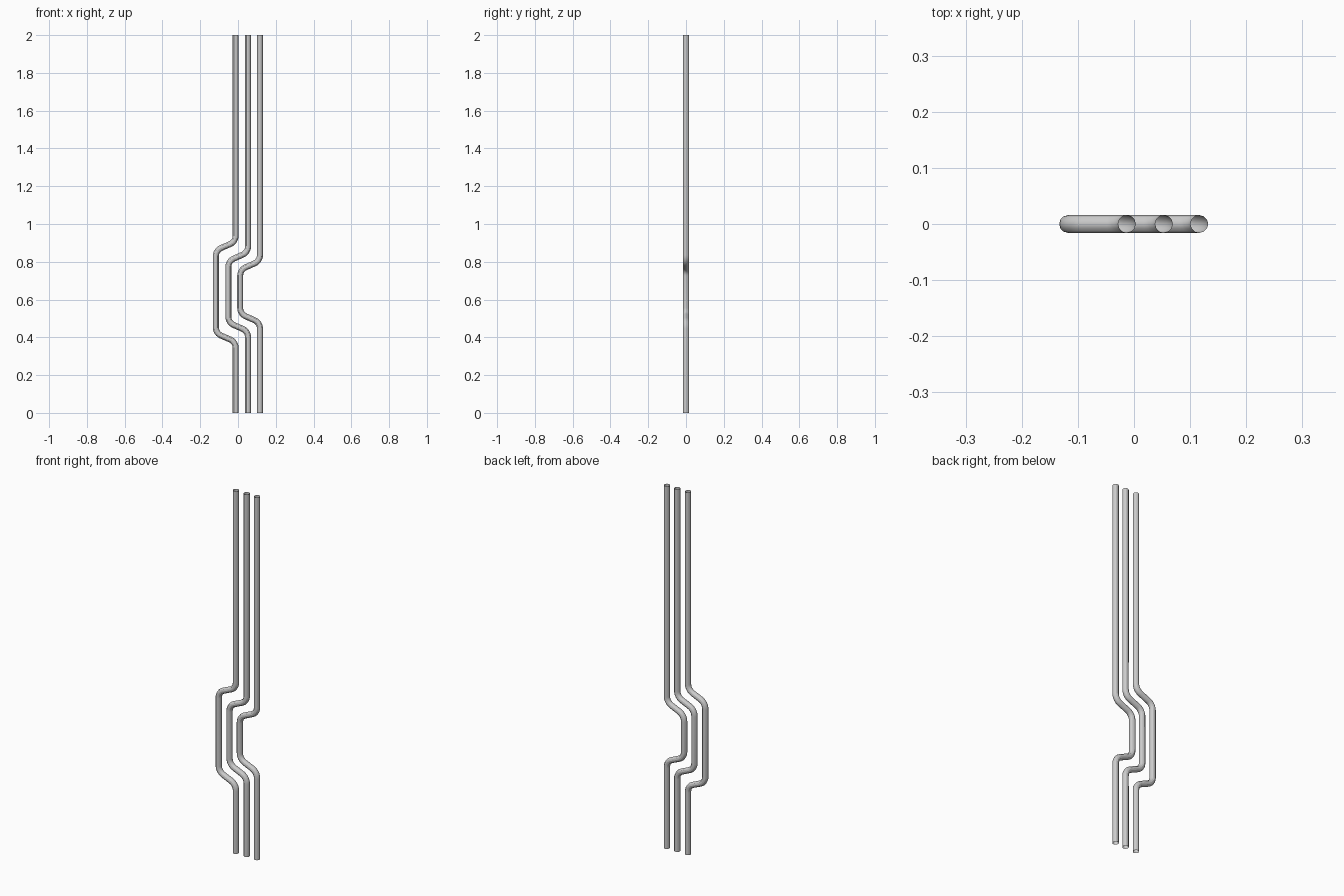
import bpy
from mathutils import Vector

if "Cube" in bpy.data.objects:
    bpy.data.objects.remove(bpy.data.objects["Cube"])

RADIUS = 0.0158   # pipe radius
TRIM = 0.032      # length cut from each leg at a rounded bend
STEPS = 6
JOG = 0.105       # sideways offset of the detour
MID = 0.641       # height of the middle of the detour


def rounded(corners):
    """Replace each inner corner with a smooth arc-like bend."""
    pts = [corners[0]]
    for a, b, c in zip(corners, corners[1:], corners[2:]):
        p = b + (a - b).normalized() * TRIM
        q = b + (c - b).normalized() * TRIM
        # rational quadratic = true circular arc
        w = abs((b - a).normalized().dot((q - p).normalized()))
        for i in range(STEPS + 1):
            t = i / STEPS
            k0, k1, k2 = (1 - t) ** 2, 2 * w * t * (1 - t), t * t
            pts.append((p * k0 + b * k1 + q * k2) / (k0 + k1 + k2))
    return pts + [corners[-1]]


def pipe(name, x, near, far):
    path = [(x, 0), (x, MID - far), (x - JOG, MID - near),
            (x - JOG, MID + near), (x, MID + far), (x, 2)]
    pts = rounded([Vector((px, 0, pz)) for px, pz in path])
    cu = bpy.data.curves.new(name, 'CURVE')
    cu.dimensions = '3D'
    cu.bevel_depth = RADIUS
    cu.bevel_resolution = 4
    cu.use_fill_caps = False      # open pipe ends
    sp = cu.splines.new('POLY')
    sp.points.add(len(pts) - 1)
    for sp_pt, v in zip(sp.points, pts):
        sp_pt.co = (*v, 1)
    sp.use_smooth = True
    ob = bpy.data.objects.new(name, cu)
    bpy.context.collection.objects.link(ob)
    # turn the swept curve into a mesh
    bpy.ops.object.select_all(action='DESELECT')
    ob.select_set(True)
    bpy.context.view_layer.objects.active = ob
    bpy.ops.object.convert(target='MESH')
    bpy.ops.object.shade_smooth_by_angle()


# three parallel pipes: x, half height of detour at its far side and at its mouth
pipe("left_pipe", -0.0125, 0.220, 0.265)
pipe("middle_pipe", 0.0535, 0.163, 0.209)
pipe("right_pipe", 0.1165, 0.117, 0.163)
